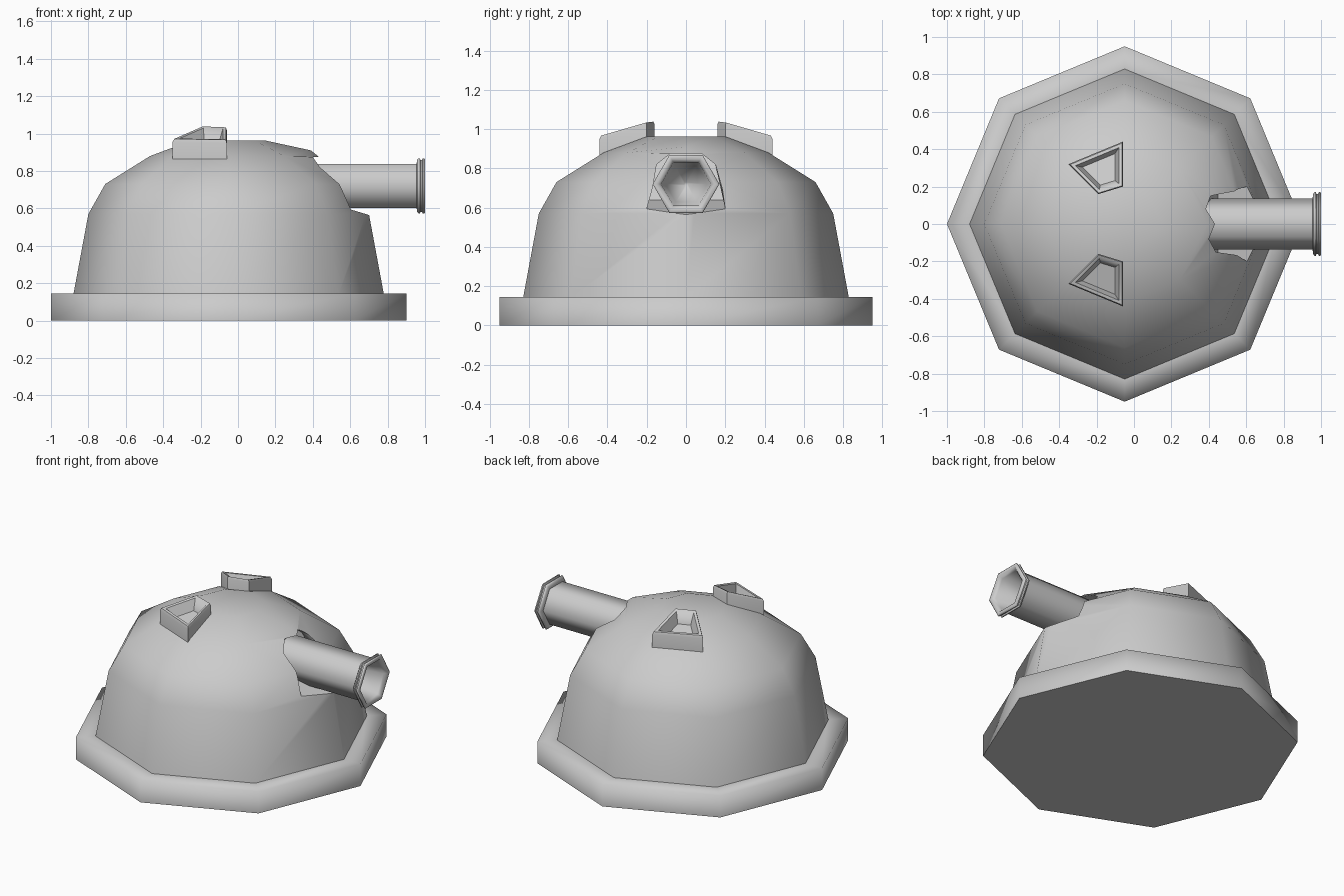
import bpy, bmesh
from math import cos, sin, pi, radians
from mathutils import Vector

if "Cube" in bpy.data.objects:
    bpy.data.objects.remove(bpy.data.objects["Cube"])

CX = -0.05  # centre of the octagonal body


def make(name, bm, angle=None):
    bmesh.ops.recalc_face_normals(bm, faces=bm.faces)
    me = bpy.data.meshes.new(name)
    bm.to_mesh(me)
    bm.free()
    ob = bpy.data.objects.new(name, me)
    bpy.context.collection.objects.link(ob)
    if angle:
        smooth(ob, angle)
    return ob


def smooth(ob, angle):
    bpy.ops.object.select_all(action='DESELECT')
    ob.select_set(True)
    bpy.context.view_layer.objects.active = ob
    bpy.ops.object.shade_smooth_by_angle(angle=radians(angle))


def loft(loops):
    """Bridge equal-length loops of points and cap both ends."""
    bm = bmesh.new()
    rings = [[bm.verts.new(p) for p in loop] for loop in loops]
    n = len(rings[0])
    for a, b in zip(rings, rings[1:]):
        for i in range(n):
            j = (i + 1) % n
            bm.faces.new((a[i], a[j], b[j], b[i]))
    bm.faces.new(rings[0])
    bm.faces.new(rings[-1])
    return bm


def ring(r, z, n=8):
    return [(CX + r * cos(2 * pi * i / n), r * sin(2 * pi * i / n), z) for i in range(n)]


def hexring(x, r):
    return [(x, r * cos(pi * i / 3), 0.72 + r * sin(pi * i / 3)) for i in range(6)]


# base plinth: rim shaded soft, flat underside
bm = loft([ring(0.95, 0), ring(0.95, 0.145), ring(0.82, 0.145)])
for f in bm.faces:
    f.smooth = len(f.verts) == 4
make("base_plinth", bm)

# dome, with a slightly raised brow above the barrel
shoulder = ring(0.42, 0.88)
shoulder[0] = (0.39, 0, 0.91)
dome = make("dome", loft([ring(0.83, 0.14), ring(0.75, 0.57), ring(0.66, 0.73),
                          shoulder, ring(0.2, 0.962)]))

# recess around the barrel
half = [(0.2, 0.61), (0.15, 0.82), (0.08, 0.875)]
outline = half + [(-y, z) for y, z in reversed(half)]
back = [(0.34 + (0.88 - z) * 0.4, y, z + (0.03 if z < 0.7 else 0)) for y, z in outline]
front = [(0.85, y, z - (0.09 if z < 0.7 else 0)) for y, z in outline]
cutter = make("recess_cutter", loft([back, front]))
cutter.hide_render = True
mod = dome.modifiers.new("recess", 'BOOLEAN')
mod.operation = 'DIFFERENCE'
mod.solver = 'EXACT'
mod.object = cutter
bpy.context.view_layer.objects.active = dome
bpy.ops.object.modifier_apply(modifier=mod.name)
bpy.data.objects.remove(cutter)
smooth(dome, 46)

# hexagonal barrel with ridged muzzle and tapering bore
profile = [(0.34, 0.135), (0.955, 0.135), (0.957, 0.16), (0.965, 0.17), (0.972, 0.17),
           (0.976, 0.16), (0.984, 0.16), (0.988, 0.17), (0.996, 0.17), (1.0, 0.163),
           (1.0, 0.145), (0.98, 0.127), (0.85, 0.105), (0.75, 0.01)]
make("barrel", loft([hexring(x, r) for x, r in profile]), 62)

# pair of hollow four-sided sockets on top
top = [Vector(p) for p in ((-0.35, 0.32, 0.97), (-0.06, 0.44, 0.965),
                           (-0.06, 0.2, 1.035), (-0.19, 0.16, 1.04))]
mid = sum(top, Vector()) / 4
bottom = [Vector((p.x, p.y, 0.84)) for p in top]


def inset(k, dz):
    return [p.lerp(mid, k) + Vector((0, 0, dz)) for p in top]


for side, s in (("left", 1), ("right", -1)):
    loops = [bottom, inset(0, -0.015), inset(0.05, 0), inset(0.2, -0.003), inset(0.4, -0.07)]
    make("socket_" + side, loft([[(p.x, p.y * s, p.z) for p in l] for l in loops]), 50)
